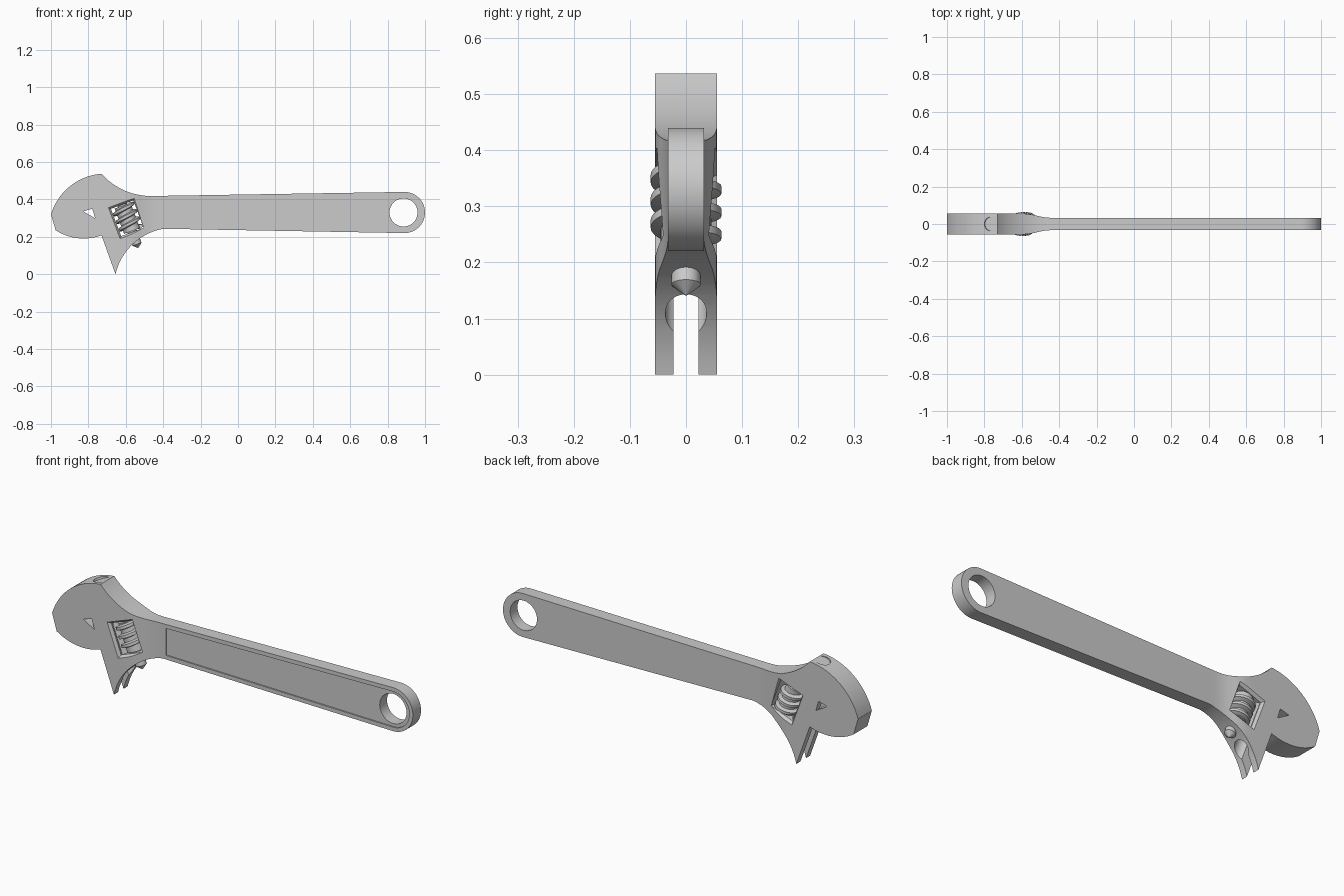
import bpy, bmesh, math
from mathutils import Vector, Matrix

if "Cube" in bpy.data.objects:
    bpy.data.objects.remove(bpy.data.objects["Cube"])

TILT = math.radians(-20.5)
# Frame of the adjusting screw: local z runs along the screw axis
FRAME = Matrix.Translation((-0.592, 0, 0.299)) @ Matrix.Rotation(TILT, 4, 'Y')


def finish(bm, name, matrix=None):
    if matrix:
        bm.transform(matrix)
    bmesh.ops.recalc_face_normals(bm, faces=bm.faces[:])
    me = bpy.data.meshes.new(name)
    bm.to_mesh(me)
    bm.free()
    ob = bpy.data.objects.new(name, me)
    bpy.context.collection.objects.link(ob)
    return ob


def loft(rings, name, matrix=None):
    bm = bmesh.new()
    rows = [[bm.verts.new(p) for p in r] for r in rings]
    n = len(rows[0])
    for a, b in zip(rows, rows[1:]):
        for i in range(n):
            bm.faces.new((a[i], a[(i + 1) % n], b[(i + 1) % n], b[i]))
    bm.faces.new(rows[0])
    bm.faces.new(rows[-1][::-1])
    return finish(bm, name, matrix)


def prism(pts, y0, y1, name):
    return loft([[(x, y, z) for x, z in pts] for y in (y0, y1)], name)


def lathe(profile, name, x=0, n=32):
    rings = [[(x + r * math.cos(2 * math.pi * i / n), r * math.sin(2 * math.pi * i / n), z)
              for i in range(n)] for r, z in profile]
    return loft(rings, name, FRAME)


def rect(w, h, y):
    return [(-w, y, -h), (w, y, -h), (w, y, h), (-w, y, h)]


def arc(a, m, b, n=16):
    """Circle arc from a through m to b."""
    (ax, ay), (bx, by), (cx, cy) = a, m, b
    d = 2 * (ax * (by - cy) + bx * (cy - ay) + cx * (ay - by))
    A, B, C = ax * ax + ay * ay, bx * bx + by * by, cx * cx + cy * cy
    ux = (A * (by - cy) + B * (cy - ay) + C * (ay - by)) / d
    uy = (A * (cx - bx) + B * (ax - cx) + C * (bx - ax)) / d
    r = math.hypot(ax - ux, ay - uy)
    t0, t1 = math.atan2(ay - uy, ax - ux), math.atan2(cy - uy, cx - ux)
    sweep = (t1 - t0) % (2 * math.pi)
    if (math.atan2(by - uy, bx - ux) - t0) % (2 * math.pi) > sweep:
        sweep -= 2 * math.pi
    return [(ux + r * math.cos(t0 + sweep * i / n), uy + r * math.sin(t0 + sweep * i / n))
            for i in range(n + 1)]


def boolean(target, tool, op='DIFFERENCE'):
    tool.hide_render = True
    mod = target.modifiers.new(tool.name, 'BOOLEAN')
    mod.operation, mod.object, mod.solver = op, tool, 'EXACT'
    bpy.context.view_layer.objects.active = target
    bpy.ops.object.modifier_apply(modifier=mod.name)
    bpy.data.objects.remove(tool)


def smooth(ob):
    bpy.ops.object.select_all(action='DESELECT')
    ob.select_set(True)
    bpy.context.view_layer.objects.active = ob
    bpy.ops.object.shade_smooth_by_angle(angle=math.radians(25))


# Body: side outline of jaw, head and handle
outline = (arc((-1, 0.32), (-0.89, 0.477), (-0.73, 0.537), 20)
           + arc((-0.73, 0.537), (-0.63, 0.459), (-0.47, 0.418))[1:]
           + arc((0.89, 0.44), (1.0, 0.33), (0.89, 0.22), 28)
           + arc((-0.40, 0.243), (-0.55, 0.172), (-0.655, 0.0))
           + arc((-0.73, 0.208), (-0.86, 0.193), (-0.975, 0.235)))
body = prism(outline, -0.055, 0.055, "wrench_body")

# Thickness: wide head easing into the thinner handle
side = ([(-1.1, 0.055)] + arc((-0.585, 0.055), (-0.55, 0.051), (-0.515, 0.043), 6)
        + arc((-0.514, 0.0428), (-0.47, 0.035), (-0.42, 0.0325), 6) + [(1.1, 0.0325)])
plan = side + [(x, -y) for x, y in reversed(side)]
boolean(body, loft([[(x, y, z) for x, y in plan] for z in (-0.1, 0.7)], "thickness_cutter"),
        'INTERSECT')

# Hanging hole and front handle recess
hole = [(0.885 + 0.075 * math.cos(math.pi * i / 20), 0.33 + 0.075 * math.sin(math.pi * i / 20))
        for i in range(40)]
recess = [(-0.38, 0.263), (-0.38, 0.399)] + arc((0.89, 0.42), (0.98, 0.33), (0.89, 0.24), 28)
boolean(body, prism(recess, -0.08, -0.026, "recess_cutter"))
boolean(body, prism(hole, -0.1, 0.1, "hole_cutter"))

# Chamfered screw window and small triangular hole
window = [rect(0.078, 0.092, -0.06), rect(0.064, 0.078, -0.041),
          rect(0.064, 0.078, 0.041), rect(0.078, 0.092, 0.06)]
boolean(body, loft(window, "window_cutter", FRAME))
boolean(body, prism([(-0.827, 0.336), (-0.779, 0.35), (-0.764, 0.299)], -0.1, 0.1,
                    "triangle_cutter"))

# Jaw guide: bore, open slot, shallow pocket at the top
boolean(body, lathe([(0.037, -0.4), (0.037, 0.2)], "bore_cutter", -0.08))
slot = [[(-0.166, y, -0.4), (-0.08, y, -0.4), (-0.08, y, 0.2), (-0.166, y, 0.2)]
        for y in (-0.022, 0.022)]
boolean(body, loft(slot, "slot_cutter", FRAME))
boolean(body, lathe([(0.037, 0.273), (0.037, 0.4)], "pocket_cutter", -0.08))
smooth(body)

# Adjusting screw: core plus helical thread
core = lathe([(0.045, -0.072), (0.045, 0.072)], "screw_core")
smooth(core)
PITCH, TURNS, SEG = 0.043, 3.0, 32
rings = []
for i in range(int(TURNS * SEG) + 1):
    a = 2 * math.pi * i / SEG
    h = PITCH * (i / SEG - TURNS / 2)
    rings.append([(r * math.cos(a), r * math.sin(a), h + dz)
                  for r, dz in ((0.042, -0.013), (0.063, -0.007), (0.063, 0.007), (0.042, 0.013))])
thread = loft(rings, "screw_thread", FRAME)
smooth(thread)

# Axle pin with pointed end
pin = lathe([(0.002, -0.168), (0.026, -0.148), (0.026, 0.09)], "screw_pin")
smooth(pin)
